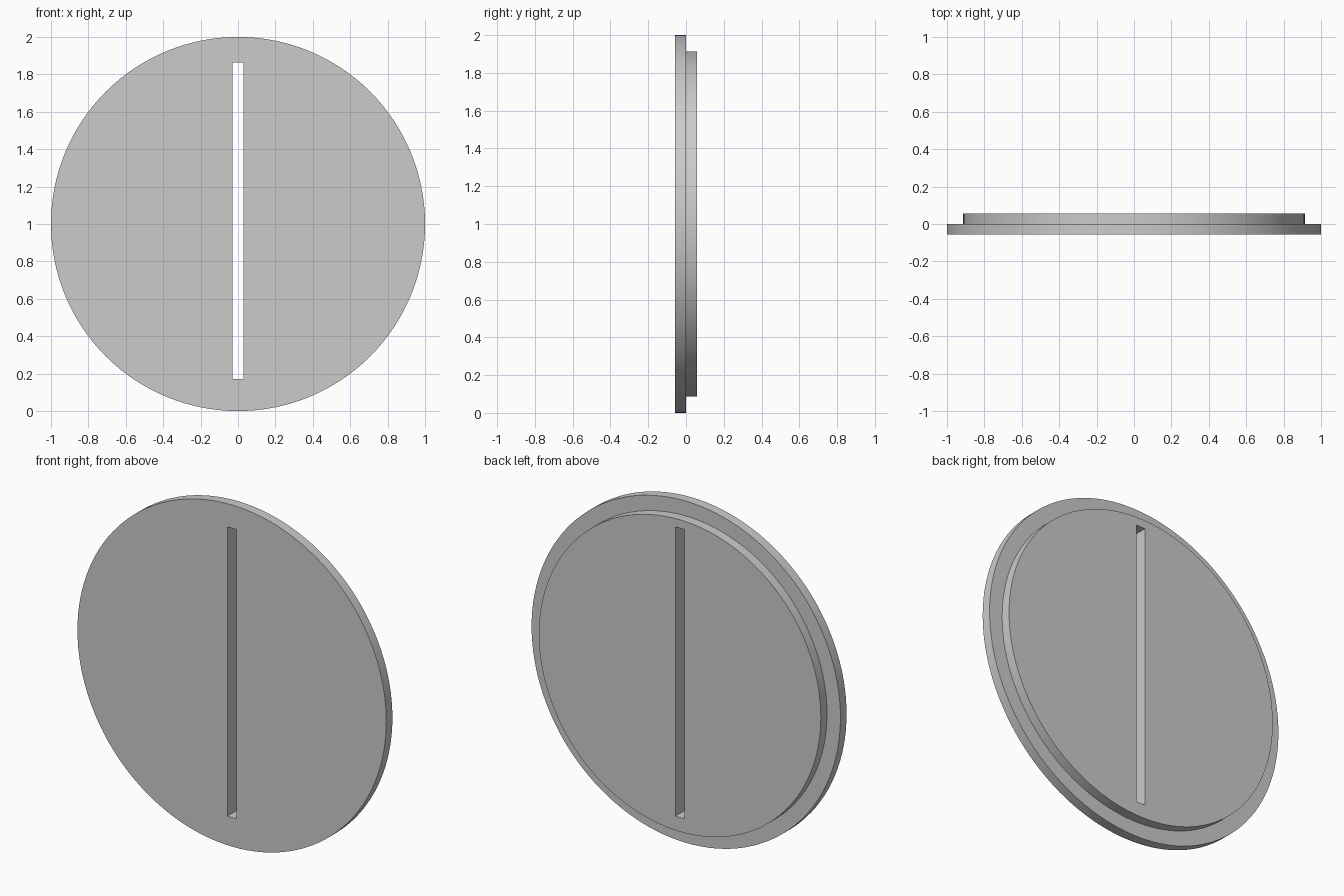
import bpy
import bmesh
from math import cos, sin, tau, radians

if "Cube" in bpy.data.objects:
    bpy.data.objects.remove(bpy.data.objects["Cube"], do_unlink=True)

SEGMENTS = 128
HALF_DEPTH = 0.057
CENTRE_Z = 1.0

grey = bpy.data.materials.new("plain_grey")
grey.use_nodes = True
grey.diffuse_color = (0.6, 0.6, 0.6, 1)
grey.node_tree.nodes["Principled BSDF"].inputs["Base Color"].default_value = (0.6, 0.6, 0.6, 1)


def stepped_disc(name, profile):
    """Solid of rings (radius, y) around the y axis, closed by flat caps."""
    bm = bmesh.new()
    rings = []
    for radius, y in profile:
        rings.append([bm.verts.new((radius * cos(tau * i / SEGMENTS), y,
                                    CENTRE_Z + radius * sin(tau * i / SEGMENTS)))
                      for i in range(SEGMENTS)])
    for a, b in zip(rings, rings[1:]):
        for i in range(SEGMENTS):
            j = (i + 1) % SEGMENTS
            bm.faces.new((a[i], a[j], b[j], b[i]))
    bm.faces.new(rings[0])
    bm.faces.new(rings[-1])
    bmesh.ops.recalc_face_normals(bm, faces=bm.faces)
    mesh = bpy.data.meshes.new(name)
    bm.to_mesh(mesh)
    bm.free()
    obj = bpy.data.objects.new(name, mesh)
    bpy.context.collection.objects.link(obj)
    mesh.materials.append(grey)
    return obj


# Wide front flange with a narrower plug behind it
lid = stepped_disc("slotted_lid", [(1.0, -HALF_DEPTH), (1.0, 0),
                                   (0.913, 0), (0.913, HALF_DEPTH)])

# Tall narrow slot cut right through
bpy.ops.mesh.primitive_cube_add(size=1, location=(0, 0, 1.017))
cutter = bpy.context.object
cutter.name = "slot_cutter"
cutter.scale = (0.058, 0.5, 1.693)
cutter.hide_render = True
cutter.data.materials.append(grey)

bpy.ops.object.select_all(action='DESELECT')
lid.select_set(True)
bpy.context.view_layer.objects.active = lid
slot = lid.modifiers.new("slot", 'BOOLEAN')
slot.operation = 'DIFFERENCE'
slot.solver = 'EXACT'
slot.object = cutter
bpy.ops.object.modifier_apply(modifier=slot.name)
bpy.data.objects.remove(cutter, do_unlink=True)

# Smooth rims, crisp corners
bpy.ops.object.shade_smooth_by_angle(angle=radians(30))
